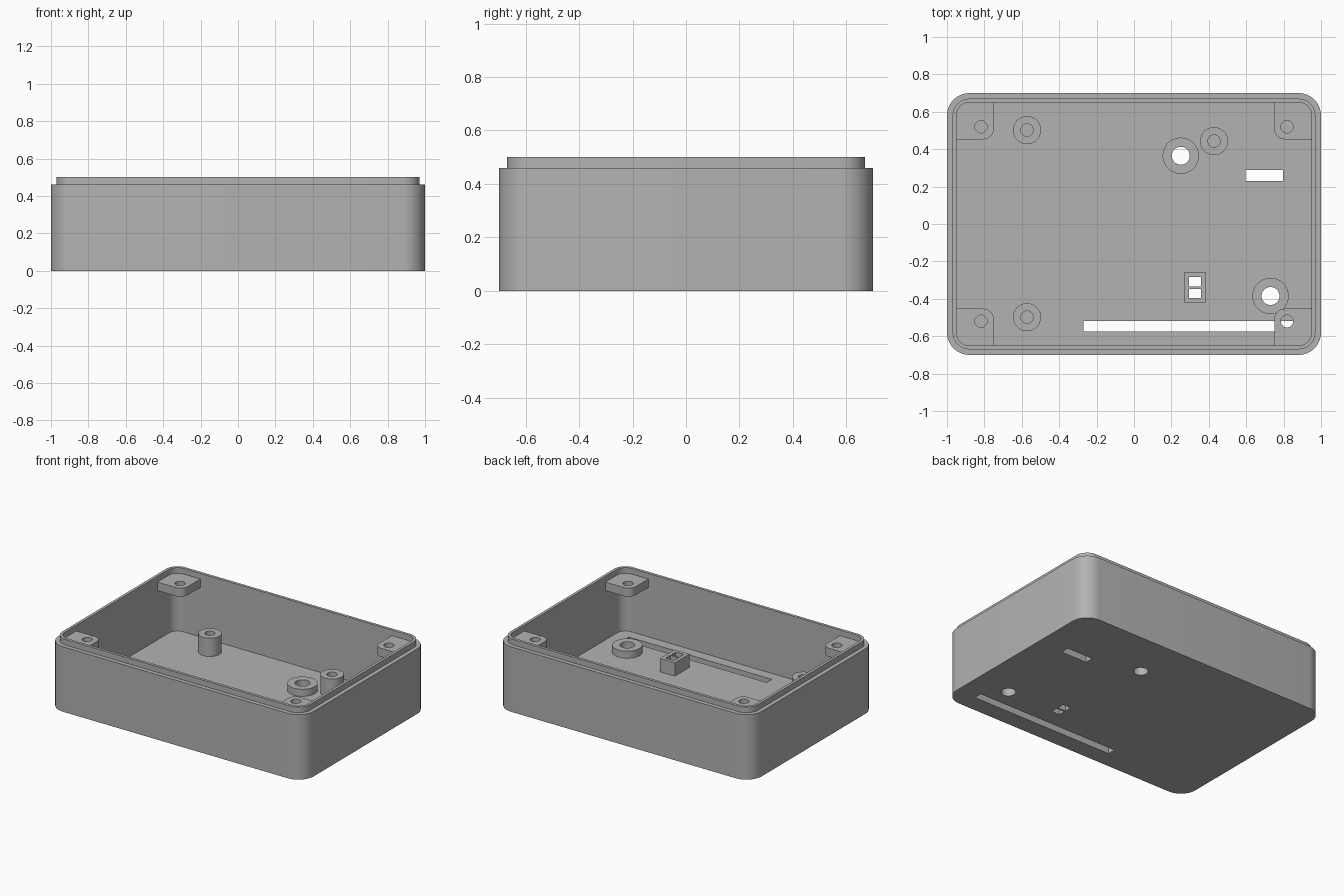
import bpy, bmesh, math

cube = bpy.data.objects.get("Cube")
if cube:
    bpy.data.objects.remove(cube, do_unlink=True)

grey = bpy.data.materials.new("plain grey")
grey.use_nodes = True
grey.diffuse_color = (0.45, 0.45, 0.45, 1)
grey.node_tree.nodes["Principled BSDF"].inputs["Base Color"].default_value = (0.45, 0.45, 0.45, 1)

FLOOR = 0.05


def outline(x0, x1, y0, y1, radii, steps=10):
    """Counter-clockwise rectangle; radii start at the (x1, y1) corner."""
    points = []
    corners = [(x1, y1, 1, 1), (x0, y1, -1, 1), (x0, y0, -1, -1), (x1, y0, 1, -1)]
    for i, ((x, y, sx, sy), r) in enumerate(zip(corners, radii)):
        count = steps if r else 0
        for k in range(count + 1):
            a = math.pi / 2 * (i + k / max(count, 1))
            points.append((x - sx * r + r * math.cos(a), y - sy * r + r * math.sin(a)))
    return points


def circle(x, y, r, n=48):
    return [(x + r * math.cos(math.tau * k / n), y + r * math.sin(math.tau * k / n)) for k in range(n)]


def loft(name, levels, capped=True):
    """Join a chain of (outline, height) rings; cap the ends or close the chain."""
    bm = bmesh.new()
    rings = [[bm.verts.new((x, y, z)) for x, y in pts] for pts, z in levels]
    pairs = list(zip(rings, rings[1:]))
    if capped:
        bm.faces.new(rings[0])
        bm.faces.new(rings[-1])
    else:
        pairs.append((rings[-1], rings[0]))
    for a, b in pairs:
        n = len(a)
        for i in range(n):
            j = (i + 1) % n
            bm.faces.new((a[i], a[j], b[j], b[i]))
    bmesh.ops.recalc_face_normals(bm, faces=bm.faces)
    mesh = bpy.data.meshes.new(name)
    bm.to_mesh(mesh)
    bm.free()
    mesh.materials.append(grey)
    obj = bpy.data.objects.new(name, mesh)
    bpy.context.collection.objects.link(obj)
    return obj


def prism(name, pts, z0, z1):
    return loft(name, [(pts, z0), (pts, z1)])


def cut(obj, shapes, z0, z1):
    """Cut vertical openings, then remove the cutters."""
    cutters = [prism("cutter", pts, z0, z1) for pts in shapes]
    for cutter in cutters:
        cutter.hide_render = True
        mod = obj.modifiers.new("opening", "BOOLEAN")
        mod.operation = "DIFFERENCE"
        mod.solver = "EXACT"
        mod.object = cutter
    graph = bpy.context.evaluated_depsgraph_get()
    mesh = bpy.data.meshes.new_from_object(obj.evaluated_get(graph))
    obj.modifiers.clear()
    obj.data = mesh
    for cutter in cutters:
        bpy.data.objects.remove(cutter, do_unlink=True)


def box_ring(inset):
    w, d, r = 1 - inset, 0.7 - inset, 0.12 - inset
    return outline(-w, w, -d, d, [r] * 4)


def rect(x0, x1, y0, y1):
    return outline(x0, x1, y0, y1, [0] * 4)


# Case: outer wall, stepped lip, inner wall and floor
case = loft("case_shell", [
    (box_ring(0), 0), (box_ring(0), 0.46),
    (box_ring(0.03), 0.46), (box_ring(0.03), 0.5),
    (box_ring(0.05), 0.5), (box_ring(0.05), FLOOR)])
parts = [case]

# Openings through the floor
collars = [(0.25, 0.365), (0.73, -0.385)]
socket_holes = [rect(0.294, 0.358, -0.335, -0.283), rect(0.294, 0.358, -0.396, -0.347)]
slots = [rect(-0.27, 0.85, -0.576, -0.518), rect(0.595, 0.797, 0.23, 0.29)]
cut(case, slots + socket_holes + [circle(x, y, 0.048) for x, y in collars], -0.1, 0.2)


def tube(name, x, y, outer, inner, top):
    rim, bore = circle(x, y, outer), circle(x, y, inner)
    parts.append(loft(name, [(rim, FLOOR), (rim, top), (bore, top), (bore, FLOOR)], capped=False))


# Low collars around the floor holes and taller screw posts
for x, y in collars:
    tube("hole_collar", x, y, 0.097, 0.048, 0.1)
for x, y in [(-0.572, 0.502), (-0.572, -0.498), (0.428, 0.443)]:
    tube("screw_post", x, y, 0.075, 0.033, 0.18)

# Small square socket with two openings
socket = prism("socket", rect(0.268, 0.385, -0.42, -0.258), FLOOR, 0.145)
cut(socket, socket_holes, -0.1, 0.3)
parts.append(socket)

# Corner tabs with screw holes, mirrored to all four corners
tab_shape = outline(0.75, 0.955, 0.453, 0.655, [0.075, 0, 0.055, 0])
for sx in (-1, 1):
    for sy in (-1, 1):
        tab = prism("corner_tab", [(sx * x, sy * y) for x, y in tab_shape], 0.4, 0.46)
        cut(tab, [circle(sx * 0.818, sy * 0.52, 0.033)], 0.3, 0.6)
        parts.append(tab)

# Smooth the round walls, keep hard edges
bpy.ops.object.select_all(action="DESELECT")
for obj in parts:
    obj.select_set(True)
bpy.context.view_layer.objects.active = case
bpy.ops.object.shade_smooth_by_angle(angle=math.radians(30))
